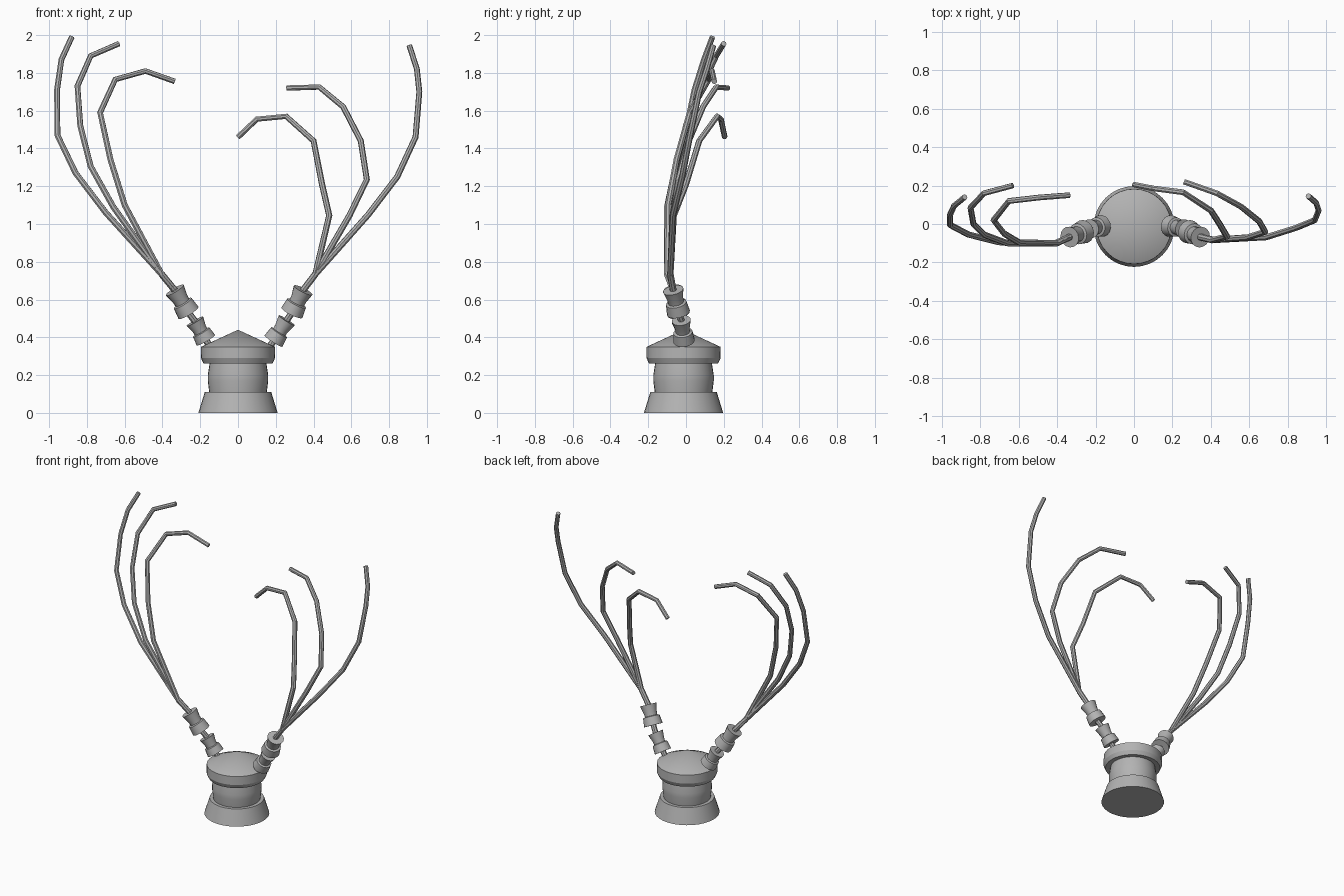
import bpy, bmesh, math
from mathutils import Vector

cube = bpy.data.objects.get("Cube")
if cube:
    bpy.data.objects.remove(cube)

grey = bpy.data.materials.new("plain grey")
grey.use_nodes = True
grey.diffuse_color = (0.45, 0.45, 0.45, 1)
grey.node_tree.nodes["Principled BSDF"].inputs["Base Color"].default_value = grey.diffuse_color


def finish(name, mesh, angle):
    mesh.materials.clear()
    mesh.materials.append(grey)
    ob = bpy.data.objects.new(name, mesh)
    bpy.context.collection.objects.link(ob)
    bpy.ops.object.select_all(action='DESELECT')
    ob.select_set(True)
    bpy.context.view_layer.objects.active = ob
    bpy.ops.object.shade_smooth_by_angle(angle=math.radians(angle))
    return ob


def lathe(name, profile, start, axis, sides):
    """Turn (radius, height) pairs around an axis leaving start."""
    turn = Vector(axis).to_track_quat('Z', 'Y')
    bm = bmesh.new()
    rings = []
    for r, h in profile:
        ring = []
        for i in range(sides):
            a = math.tau * i / sides
            p = Vector((r * math.cos(a), r * math.sin(a), h))
            ring.append(bm.verts.new(Vector(start) + turn @ p))
        rings.append(ring)
    for low, high in zip(rings, rings[1:]):
        for i in range(sides):
            j = (i + 1) % sides
            bm.faces.new((low[i], low[j], high[j], high[i]))
    bm.faces.new(rings[0][::-1])
    bm.faces.new(rings[-1])
    bmesh.ops.remove_doubles(bm, verts=bm.verts, dist=0.0005)
    bmesh.ops.recalc_face_normals(bm, faces=bm.faces)
    mesh = bpy.data.meshes.new(name)
    bm.to_mesh(mesh)
    bm.free()
    return finish(name, mesh, 25)


def tube(name, points, radius, tip=1.0):
    """Sweep a low-poly round section along a jointed path."""
    curve = bpy.data.curves.new(name, 'CURVE')
    curve.dimensions = '3D'
    curve.bevel_depth = radius
    curve.bevel_resolution = 2
    curve.use_fill_caps = True
    spline = curve.splines.new('POLY')
    spline.points.add(len(points) - 1)
    for k, (pt, p) in enumerate(zip(spline.points, points)):
        pt.co = (*p, 1)
        pt.radius = 1 + (tip - 1) * k / (len(points) - 1)
    temp = bpy.data.objects.new(name + " path", curve)
    bpy.context.collection.objects.link(temp)
    deps = bpy.context.evaluated_depsgraph_get()
    mesh = bpy.data.meshes.new_from_object(temp.evaluated_get(deps))
    bpy.data.objects.remove(temp)
    return finish(name, mesh, 30)


# Turned body: flared foot, barrel and pointed cap
centre = (0, -0.013, 0)
up = (0, 0, 1)
lathe("foot", [(.21, 0), (.176, .11), (.14, .11)], centre, up, 32)
lathe("barrel", [(.152, .105), (.16, .17), (.16, .20), (.15, .265)], centre, up, 32)
lathe("cap", [(.14, .265), (.183, .262), (.196, .29), (.195, .35), (0, .44)], centre, up, 32)

# Arms: a stem carrying two waisted beads up to the fork
bead = [(.062, 0), (.055, .42), (.041, .45), (.043, .62), (.055, 1)]
arms = {
    "right": [(-.12, 0, .31), (-.17, -.01, .385), (-.228, -.025, .485),
              (-.262, -.04, .53), (-.335, -.068, .65), (-.405, -.10, .735)],
    "left": [(.13, 0, .30), (.188, -.01, .38), (.258, -.025, .49),
             (.285, -.04, .53), (.345, -.068, .65), (.41, -.083, .735)],
}
for side, path in arms.items():
    tube(side + "_stem", path, .018)
    for label, a, b, size in (("lower", path[1], path[2], .92), ("upper", path[3], path[4], 1)):
        axis = Vector(b) - Vector(a)
        profile = [(r * size, t * axis.length) for r, t in bead]
        lathe(f"{side}_{label}_bead", profile, a, axis, 16)

# Tendrils: three jointed strands from each fork
tendrils = {
    "right_outer": [(-.70, -.095, 1.06), (-.86, -.055, 1.27), (-.956, -.005, 1.47),
                    (-.958, .045, 1.71), (-.935, .095, 1.87), (-.88, .14, 1.99)],
    "right_middle": [(-.66, -.10, 1.09), (-.78, -.055, 1.305), (-.835, 0, 1.52),
                     (-.85, .085, 1.73), (-.78, .16, 1.89), (-.63, .20, 1.955)],
    "right_inner": [(-.60, -.095, 1.10), (-.675, -.05, 1.34), (-.73, .02, 1.59),
                    (-.65, .12, 1.765), (-.49, .138, 1.81), (-.335, .15, 1.755)],
    "left_outer": [(.69, -.068, 1.05), (.843, -.02, 1.25), (.94, .02, 1.46),
                   (.96, .07, 1.70), (.947, .11, 1.82), (.907, .145, 1.945)],
    "left_middle": [(.59, -.07, 1.045), (.682, -.04, 1.235), (.65, .015, 1.44),
                    (.557, .09, 1.62), (.43, .16, 1.725), (.26, .22, 1.72)],
    "left_inner": [(.483, -.065, 1.045), (.445, 0, 1.21), (.40, .07, 1.44),
                   (.255, .165, 1.57), (.10, .185, 1.555), (0, .205, 1.46)],
}
for name, path in tendrils.items():
    side = name.split("_")[0]
    tube(name + "_tendril", arms[side][4:] + path, .0175, .85)
